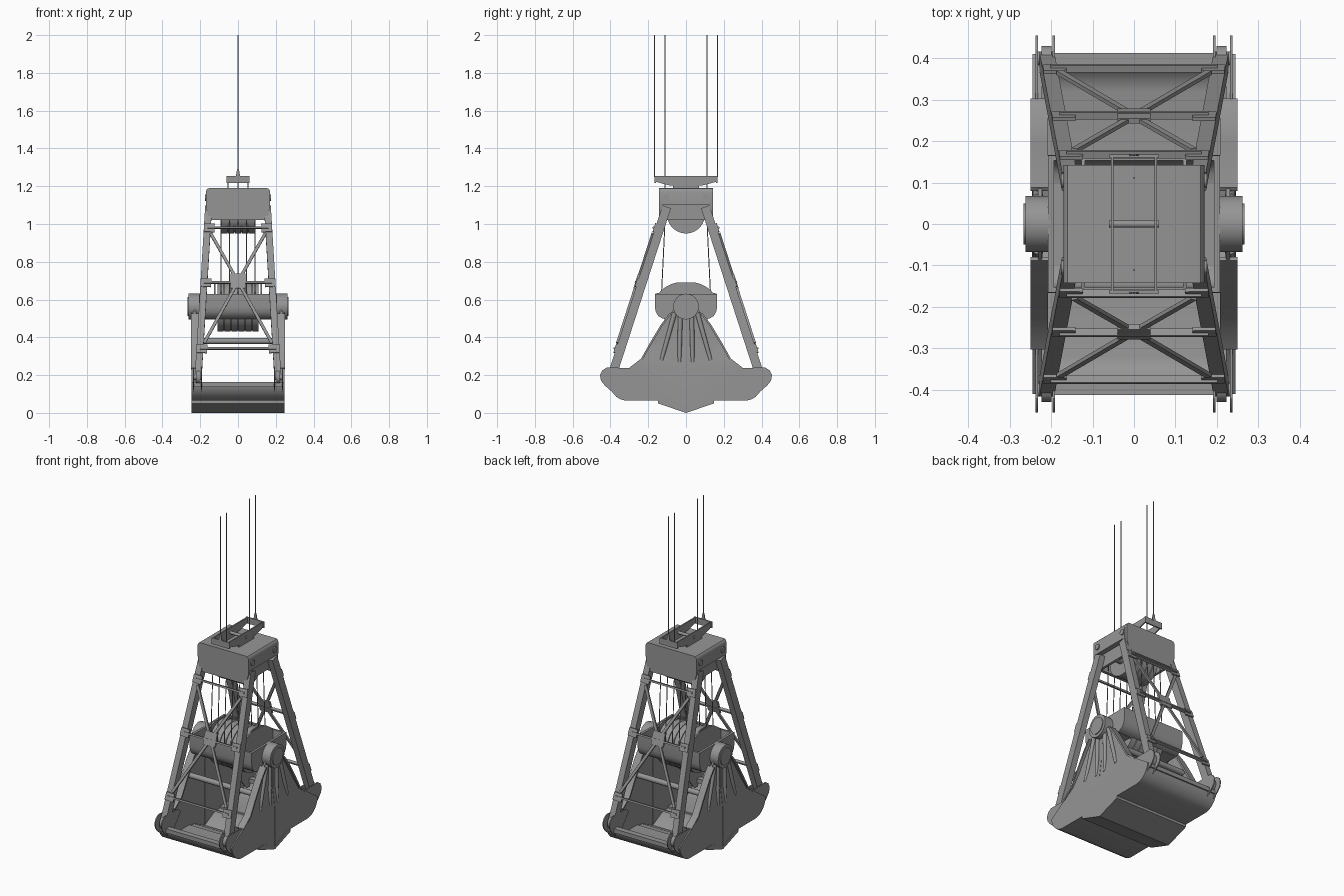
import bpy, bmesh, math
from mathutils import Vector, Matrix

if "Cube" in bpy.data.objects:
    bpy.data.objects.remove(bpy.data.objects["Cube"])

STEEL = bpy.data.materials.new("grey steel")
STEEL.diffuse_color = (0.30, 0.30, 0.30, 1)
STEEL.use_nodes = True
STEEL.node_tree.nodes["Principled BSDF"].inputs["Base Color"].default_value = STEEL.diffuse_color


def finish(name, bm, smooth=True):
    bmesh.ops.recalc_face_normals(bm, faces=bm.faces)
    me = bpy.data.meshes.new(name)
    bm.to_mesh(me)
    bm.free()
    if smooth:
        me.shade_smooth()
        me.set_sharp_from_angle(angle=math.radians(32))
    me.materials.append(STEEL)
    ob = bpy.data.objects.new(name, me)
    bpy.context.collection.objects.link(ob)
    return ob


def prism(name, pts, a, b, axis="x", flare=None):
    """Extrude a 2D outline from a to b along an axis; flare = (z_low, z_high, inset)."""
    place = {"x": lambda u, v, w: (w, u, v), "y": lambda u, v, w: (u, w, v)}[axis]
    bm = bmesh.new()
    lo = [bm.verts.new(place(u, v, a)) for u, v in pts]
    hi = [bm.verts.new(place(u, v, b)) for u, v in pts]
    bm.faces.new(lo)
    bm.faces.new(hi)
    for i in range(len(pts)):
        j = (i + 1) % len(pts)
        bm.faces.new((lo[i], lo[j], hi[j], hi[i]))
    if flare:
        z0, z1, inset = flare
        for z in (z0, z1):
            bmesh.ops.bisect_plane(bm, geom=bm.verts[:] + bm.edges[:] + bm.faces[:],
                                   plane_co=(0, 0, z), plane_no=(0, 0, 1))
        for v in bm.verts:
            if abs(v.co.x - b) < 1e-5:
                k = min(max((v.co.z - z0) / (z1 - z0), 0), 1)
                v.co.x -= math.copysign(inset * k, b)
    return finish(name, bm)


def box(name, x0, x1, y0, y1, z0, z1):
    return prism(name, [(y0, z0), (y1, z0), (y1, z1), (y0, z1)], x0, x1)


def cyl(name, p, q, r, r2=None, seg=32):
    p, q = Vector(p), Vector(q)
    d = q - p
    bm = bmesh.new()
    m = Matrix.Translation((p + q) / 2) @ d.to_track_quat("Z", "Y").to_matrix().to_4x4()
    bmesh.ops.create_cone(bm, cap_ends=True, segments=seg, radius1=r,
                          radius2=r if r2 is None else r2, depth=d.length, matrix=m)
    return finish(name, bm)


def bar(name, p, q, width, thick, normal=(0, 1, 0)):
    """Rectangular bar from p to q, thick along the normal."""
    p, q = Vector(p), Vector(q)
    d = (q - p).normalized()
    n = Vector(normal)
    n = (n - d * n.dot(d)).normalized()
    rot = Matrix((d.cross(n), n, d)).transposed().to_4x4()
    bm = bmesh.new()
    bmesh.ops.create_cube(bm, size=1, matrix=Matrix.Translation((p + q) / 2) @ rot
                          @ Matrix.Diagonal((width, thick, (q - p).length, 1)))
    return finish(name, bm, smooth=False)


def strip(pts, t):
    """Outline of a bent sheet: a path and its copy offset by t."""
    v = [Vector(p) for p in pts]
    inner = []
    for i, p in enumerate(v):
        d = (v[min(i + 1, len(v) - 1)] - v[max(i - 1, 0)]).normalized()
        inner.append(p + Vector((-d.y, d.x)) * t)
    return [tuple(p) for p in v + inner[::-1]]


def flip(pts, s):
    return [(s * u, v) for u, v in pts]


# Top head: box, end plates and bearing plates
crown = [(-0.17, 1.17), (-0.167, 1.181), (-0.16, 1.188), (-0.15, 1.19)]
lower = [(-0.15, 1.02), (-0.168, 1.08)]
top = [(-0.17, 1.10)] + crown
prism("head_box", top + flip(top, -1)[::-1], -0.124, 0.124, "y")
head = lower + crown
for s in (-1, 1):
    prism("head_plate", head + flip(head, -1)[::-1], s * 0.124, s * 0.142, "y")
    box("head_bearing", s * 0.125, s * 0.14, -0.124, 0.124, 1.02, 1.10)
    for t in (-1, 1):
        cyl("head_pin", (s * 0.165, t * 0.105, 1.14), (s * 0.176, t * 0.105, 1.14), 0.017, seg=20)
cyl("upper_axle", (-0.13, 0, 1.05), (0.13, 0, 1.05), 0.03)

# Sheaves
for i in range(5):
    x = -0.072 + 0.036 * i
    cyl("upper_sheave", (x - 0.016, 0, 1.05), (x + 0.016, 0, 1.05), 0.10, seg=40)
cyl("upper_sheave_hub", (-0.088, 0, 1.05), (0.088, 0, 1.05), 0.094)
for i in range(6):
    x = -0.0925 + 0.037 * i
    cyl("lower_sheave", (x - 0.0165, 0, 0.56), (x + 0.0165, 0, 0.56), 0.13, seg=48)
cyl("lower_sheave_hub", (-0.109, 0, 0.56), (0.109, 0, 0.56), 0.123)

# Rope spreader frame on top
side = [(-0.167, 1.255), (-0.167, 1.225), (-0.09, 1.205), (-0.07, 1.205), (-0.07, 1.19)]
side += flip(side, -1)[::-1]
for s in (-1, 1):
    prism("spreader_side", side, s * 0.049, s * 0.056)
    box("spreader_end", -0.06, 0.06, s * 0.160, s * 0.168, 1.218, 1.255)
    prism("rope_anchor", [(-0.012, 1.25), (0.012, 1.25), (0.005, 1.29), (-0.005, 1.29)],
          s * 0.164, s * 0.169, "y")
cyl("spreader_pin", (-0.06, 0, 1.225), (0.06, 0, 1.225), 0.009, seg=16)

# Ropes
for s in (-1, 1):
    cyl("holding_rope", (0, s * 0.167, 1.25), (0, s * 0.167, 2.0), 0.0025, seg=8)
    cyl("closing_rope", (0, s * 0.111, 1.18), (0, s * 0.111, 2.0), 0.0025, seg=8)
    for x in (-0.09, -0.045, 0, 0.045, 0.09):
        cyl("hoist_rope", (x, s * 0.108, 1.08), (x, s * 0.132, 0.58), 0.0025, seg=8)

# Lower beam: open trough with dividers and pivot drums
wall = [(-0.165, 0.63), (-0.165, 0.56), (-0.160, 0.535), (-0.147, 0.513), (-0.125, 0.50), (-0.10, 0.495)]
end = wall + flip(wall, -1)[::-1]
arch = [(0.14, 0.637), (0.125, 0.655), (0.10, 0.671), (0.075, 0.683), (0.05, 0.69)]
for s in (-1, 1):
    prism("beam_wall", flip(strip(wall, 0.012), s), -0.205, 0.205)
    prism("beam_end", end, s * 0.193, s * 0.207)
    prism("beam_divider", end + arch + flip(arch, -1)[::-1], s * 0.118, s * 0.126)
    box("beam_floor", s * 0.12, s * 0.20, -0.11, 0.11, 0.495, 0.507)
    cyl("pivot_drum", (s * 0.20, 0, 0.563), (s * 0.262, 0, 0.563), 0.068)
    cyl("pivot_cap", (s * 0.26, 0, 0.563), (s * 0.267, 0, 0.563), 0.05)


# Lattice legs
def leg(z, sx, sy, out=0.0, dx=0.0):
    return Vector((sx * (0.155 + (1.10 - z) * 0.061 - dx), sy * (0.099 + (1.10 - z) * 0.324 + out), z))


for sy in (-1, 1):
    n = Vector((0, sy, 0.323))
    for sx in (-1, 1):
        bar("leg", leg(1.09, sx, sy), leg(0.19, sx, sy), 0.036, 0.047, n)
        foot = leg(0.19, sx, sy)
        cyl("leg_foot", foot - Vector((0.012, 0, 0)), foot + Vector((0.012, 0, 0)), 0.036, seg=24)
        for z in (0.98, 0.69, 0.34):
            bar("leg_gusset", leg(z + 0.022, sx, sy, 0.028, 0.010),
                leg(z - 0.022, sx, sy, 0.028, 0.010), 0.056, 0.009, n)
        for z in (0.95, 0.37):
            mid = Vector((0, leg(0.695, 1, sy, 0.03).y, 0.695))
            bar("leg_brace", leg(z, sx, sy, 0.03, 0.02), mid, 0.016, 0.010, n)
    for z in (0.98, 0.69, 0.34):
        bar("leg_crossbar", leg(z, -1, sy, 0.03), leg(z, 1, sy, 0.03), 0.010, 0.018, n)
    bar("center_gusset", (0, leg(0.735, 1, sy, 0.031).y, 0.735),
        (0, leg(0.66, 1, sy, 0.031).y, 0.66), 0.08, 0.012, n)

# Bucket jaws
shell = [(-0.41, 0.16), (-0.402, 0.13), (-0.388, 0.105), (-0.368, 0.084),
         (-0.345, 0.071), (-0.32, 0.065), (-0.145, 0.065)]
edge = [(-0.085, 0.525), (-0.13, 0.465), (-0.19, 0.365), (-0.235, 0.285), (-0.30, 0.235)]
arm = [(-0.001, 0.50), (-0.03, 0.55), (-0.06, 0.55)] + edge + shell + [(-0.145, 0.05), (-0.001, 0.002)]
ear = [(-0.27, 0.215), (-0.30, 0.238), (-0.42, 0.24), (-0.443, 0.225), (-0.455, 0.20),
       (-0.45, 0.17), (-0.43, 0.145), (-0.39, 0.11), (-0.35, 0.12)]
lip = [(-0.147, 0.067), (-0.147, 0.05), (-0.001, 0.0), (-0.001, 0.018), (-0.10, 0.067)]
flange = [(y - 0.003, z + 0.002) for y, z in edge]
for sy in (-1, 1):
    prism("jaw_shell", flip(strip(shell, 0.012), sy), -0.243, 0.243)
    prism("jaw_lip", flip(lip, sy), -0.246, 0.246)
    box("jaw_rim", -0.235, 0.235, sy * 0.378, sy * 0.412, 0.138, 0.163)
    cyl("jaw_tie_tube", (-0.23, sy * 0.15, 0.38), (0.23, sy * 0.15, 0.38), 0.016, seg=20)
    for sx in (-1, 1):
        # Side plate, wider toward the bottom
        prism("jaw_side", flip(arm, sy), sx * 0.222, sx * 0.245, flare=(0.25, 0.36, 0.013))
        prism("arm_flange", flip(strip(flange, 0.010), sy), sx * 0.207, sx * 0.249)
        # Round ribs running down from the pivot
        for y0, y1, z1 in ((0.03, 0.035, 0.27), (0.06, 0.13, 0.28)):
            cyl("arm_rib", (sx * 0.232, sy * -y0, 0.53), (sx * 0.236, sy * -y1, z1), 0.013, 0.010, seg=20)
        # Lugs and pin holding the leg foot
        for x in (0.193, 0.235):
            prism("jaw_lug", flip(ear, sy), sx * (x - 0.003), sx * (x + 0.003))
        cyl("lug_pin", (sx * 0.191, sy * 0.40, 0.19), (sx * 0.237, sy * 0.40, 0.19), 0.016, seg=20)
